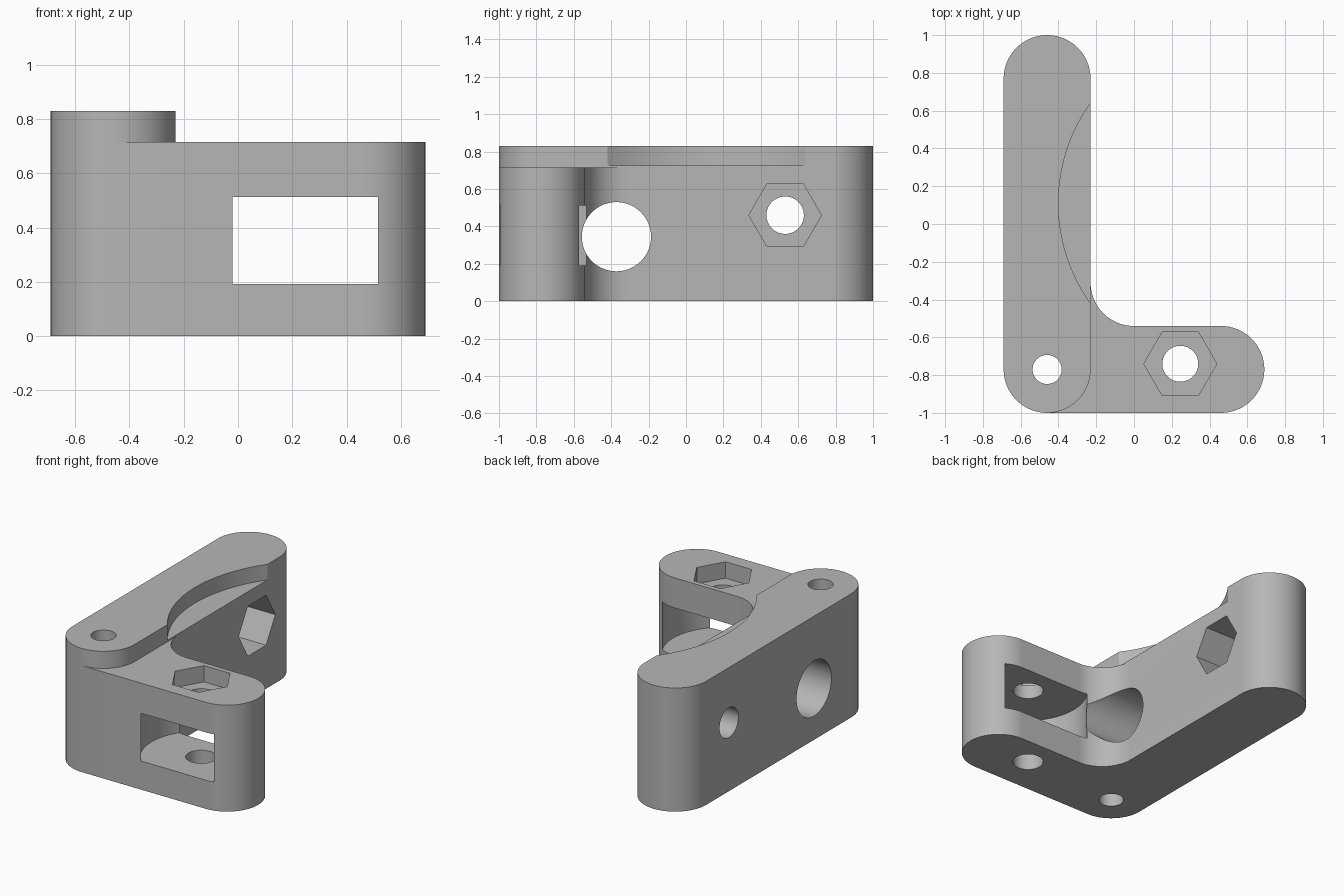
import bpy, bmesh, math
from mathutils import Matrix

old = bpy.data.objects.get("Cube")
if old:
    bpy.data.objects.remove(old, do_unlink=True)

grey = bpy.data.materials.new("plain grey")
grey.use_nodes = True
colour = (0.47, 0.47, 0.47, 1)
grey.diffuse_color = colour
grey.node_tree.nodes["Principled BSDF"].inputs["Base Color"].default_value = colour

R = 0.23            # end radius of both arms
LOW, HIGH = 0.715, 0.83
AX, AY = -0.46, 0.77   # centre line of long arm, cap centre distance


def arc(cx, cy, r, start, end, n=24):
    """Points on an arc, angles in degrees."""
    angles = [math.radians(start + (end - start) * i / n) for i in range(n + 1)]
    return [(cx + r * math.cos(a), cy + r * math.sin(a)) for a in angles]


# Bracket body: capsule arm and short arm share a border, then are raised
fillet = arc(0, -0.54 + R, R, 270, 180)
foot = arc(AX, -AY, R, 270, 360)
long_arm = arc(AX, AY, R, 0, 180, 48) + arc(AX, -AY, R, 180, 270)[:-1] + foot + [fillet[-1]]
short_arm = arc(0.46, -AY, R, -90, 90, 48) + fillet + foot[::-1]

bm = bmesh.new()
for outline in (long_arm, short_arm):
    bm.faces.new([bm.verts.new((x, y, 0)) for x, y in outline])
bmesh.ops.remove_doubles(bm, verts=bm.verts, dist=0.0005)


def raise_faces(faces, height):
    made = bmesh.ops.extrude_face_region(bm, geom=faces)["geom"]
    verts = [g for g in made if isinstance(g, bmesh.types.BMVert)]
    bmesh.ops.translate(bm, verts=verts, vec=(0, 0, height))
    return [g for g in made if isinstance(g, bmesh.types.BMFace)]


tops = [f for f in raise_faces(bm.faces[:], LOW)
        if all(v.co.z > LOW - 0.01 for v in f.verts)]
long_top = max(tops, key=lambda f: max(v.co.y for v in f.verts))
raise_faces([long_top], HIGH - LOW)
bmesh.ops.recalc_face_normals(bm, faces=bm.faces[:])

mesh = bpy.data.meshes.new("bracket_body")
bm.to_mesh(mesh)
bm.free()
mesh.materials.append(grey)
body = bpy.data.objects.new("bracket_body", mesh)
bpy.context.collection.objects.link(body)
bpy.context.view_layer.objects.active = body


def cut(name, centre, r, start, end, axis="Z", sides=64):
    """Subtract a prism running from start to end along the axis."""
    b = bmesh.new()
    bmesh.ops.create_cone(b, cap_ends=True, segments=sides, radius1=r, radius2=r,
                          depth=end - start)
    # Put a corner on the horizontal direction
    point = min(b.verts, key=lambda v: abs(v.co.y) - v.co.x)
    spin = Matrix.Rotation(-math.atan2(point.co.y, point.co.x), 4, "Z")
    mid = (start + end) / 2
    if axis == "Z":
        place = Matrix.Translation((*centre, mid))
    else:
        # Local x, y, z become world y, z, x
        turn = Matrix(((0, 0, 1, 0), (1, 0, 0, 0), (0, 1, 0, 0), (0, 0, 0, 1)))
        place = Matrix.Translation((mid, *centre)) @ turn
    b.transform(place @ spin)
    m = bpy.data.meshes.new(name)
    b.to_mesh(m)
    b.free()
    m.materials.append(grey)
    cutter = bpy.data.objects.new(name, m)
    cutter.hide_render = True
    bpy.context.collection.objects.link(cutter)
    mod = body.modifiers.new(name, "BOOLEAN")
    mod.operation, mod.solver, mod.object = "DIFFERENCE", "EXACT", cutter
    bpy.ops.object.modifier_apply(modifier=name)
    bpy.data.objects.remove(cutter, do_unlink=True)


# Short arm: wheel slot, bolt hole and nut pocket
bolt = (0.245, -0.74)
cut("wheel_slot", bolt, 0.371, 0.192, 0.513, sides=128)
cut("bolt_hole", bolt, 0.095, -0.1, 1)
cut("nut_pocket", bolt, 0.193, 0.605, 1, sides=6)

# Long arm: pivot hole, cross hole, side bolt with nut pocket, curved recess
cut("pivot_hole", (AX, -AY), 0.077, -0.1, 1)
cut("cross_hole", (-0.372, 0.345), 0.185, -1, 1, "X")
cut("side_bolt_hole", (0.53, 0.46), 0.1, -1, 0.5, "X")
cut("side_nut_pocket", (0.53, 0.46), 0.194, -0.46, 0.5, "X", 6)
cut("curved_recess", (0.511, 0.11), 0.911, 0.725, 1, sides=192)

body.select_set(True)
bpy.ops.object.shade_smooth_by_angle(angle=math.radians(30))
